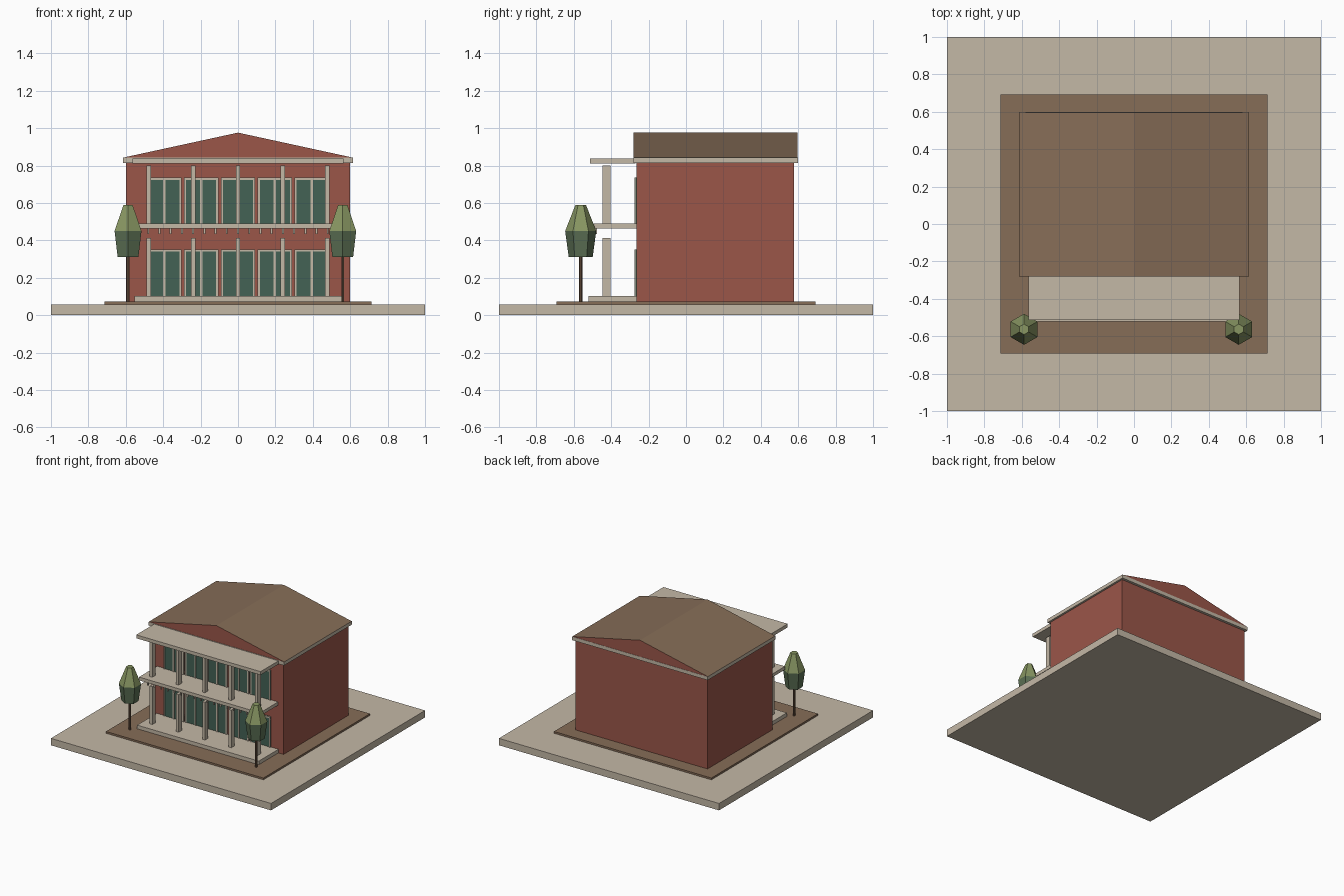
import bpy, bmesh
from math import sin, cos, pi

cube = bpy.data.objects.get("Cube")
if cube:
    bpy.data.objects.remove(cube, do_unlink=True)


def material(name, rgb):
    lin = [((c / 255 + 0.055) / 1.055) ** 2.4 for c in rgb] + [1]
    m = bpy.data.materials.new(name)
    m.use_nodes = True
    m.diffuse_color = lin
    m.node_tree.nodes["Principled BSDF"].inputs["Base Color"].default_value = lin
    return m


stone = material("pale stone", (196, 184, 166))
brick = material("brick red", (155, 86, 73))
brown = material("earth brown", (134, 109, 87))
glass = material("green glass", (68, 98, 85))
bark = material("bark", (108, 84, 66))
leaf = material("olive leaf", (136, 150, 98))
shade_leaf = material("dark leaf", (92, 112, 84))


def finish(name, bm, *mats):
    bmesh.ops.recalc_face_normals(bm, faces=bm.faces)
    mesh = bpy.data.meshes.new(name)
    bm.to_mesh(mesh)
    bm.free()
    for m in mats:
        mesh.materials.append(m)
    obj = bpy.data.objects.new(name, mesh)
    bpy.context.collection.objects.link(obj)
    return obj


def box(name, x, y, z, mat):
    """Box from (low, high) pairs on each axis."""
    bm = bmesh.new()
    bmesh.ops.create_cube(bm, size=1)
    for v in bm.verts:
        for i, (lo, hi) in enumerate((x, y, z)):
            v.co[i] = hi if v.co[i] > 0 else lo
    return finish(name, bm, mat)


def lathe(name, profile, cx, cy, mats, sides=6):
    """Faceted solid from (radius, height) rings; last material on the lowest band."""
    bm = bmesh.new()
    rings = [[bm.verts.new((cx + r * sin(2 * pi * i / sides),
                            cy + r * cos(2 * pi * i / sides), z))
              for i in range(sides)] for r, z in profile]
    bm.faces.new(rings[0]).material_index = len(mats) - 1
    bm.faces.new(rings[-1])
    for band, (a, b) in enumerate(zip(rings, rings[1:])):
        for i in range(sides):
            j = (i + 1) % sides
            f = bm.faces.new((a[i], a[j], b[j], b[i]))
            f.material_index = len(mats) - 1 if band == 0 else 0
    return finish(name, bm, *mats)


# Ground and house body
box("base_slab", (-1, 1), (-1, 1), (0, 0.057), stone)
box("garden_bed", (-0.715, 0.715), (-0.692, 0.692), (0.057, 0.072), brown)
WALL = -0.265
box("house_walls", (-0.6, 0.6), (WALL, 0.577), (0.072, 0.815), brick)
box("eave_trim", (-0.616, 0.616), (-0.282, 0.598), (0.813, 0.842), stone)

# Gabled roof with brick ends
bm = bmesh.new()
front, back = [[bm.verts.new((x, y, z)) for x, z in
                ((-0.616, 0.842), (0.616, 0.842), (0, 0.976))] for y in (-0.28, 0.596)]
for end in (front, back):
    bm.faces.new(end).material_index = 1
for i in range(3):
    j = (i + 1) % 3
    bm.faces.new((front[i], front[j], back[j], back[i]))
finish("roof", bm, brown, brick)

# Porch floor, balcony and porch roof
box("porch_floor", (-0.553, 0.553), (-0.52, WALL), (0.072, 0.102), stone)
box("balcony", (-0.55, 0.55), (-0.5, WALL), (0.463, 0.49), stone)
box("porch_roof", (-0.565, 0.565), (-0.514, -0.27), (0.81, 0.838), stone)

# Small blocks under the balcony edge
for i in range(-8, 9):
    x = i * 0.06
    box("balcony_block", (x - 0.005, x + 0.005), (-0.488, -0.477), (0.435, 0.463), stone)

for storey, (low, col_top, win_top) in (("lower", (0.102, 0.412, 0.352)),
                                        ("upper", (0.49, 0.8, 0.735))):
    for i in range(-2, 3):
        # Columns
        x = i * 0.239
        box(storey + "_column", (x - 0.012, x + 0.012), (-0.446, -0.404), (low, col_top), stone)
        # Paired windows with frame bars
        x, half, bar = i * 0.197, 0.092, 0.012
        box(storey + "_glass", (x - half, x + half), (WALL - 0.005, WALL), (low, win_top), glass)
        depth = (WALL - 0.011, WALL)
        for left in (x - half, x - bar / 2, x + half - bar):
            box(storey + "_window_post", (left, left + bar), depth, (low, win_top), stone)
        box(storey + "_window_head", (x - half, x + half), depth, (win_top - bar, win_top), stone)

# Trees
for side, x in (("right", -0.588), ("left", 0.56)):
    lathe(side + "_tree_trunk", ((0.009, 0.07), (0.009, 0.33)), x, -0.563, (bark,))
    lathe(side + "_tree_crown", ((0.064, 0.31), (0.083, 0.45), (0.028, 0.59)),
          x, -0.563, (leaf, shade_leaf))
